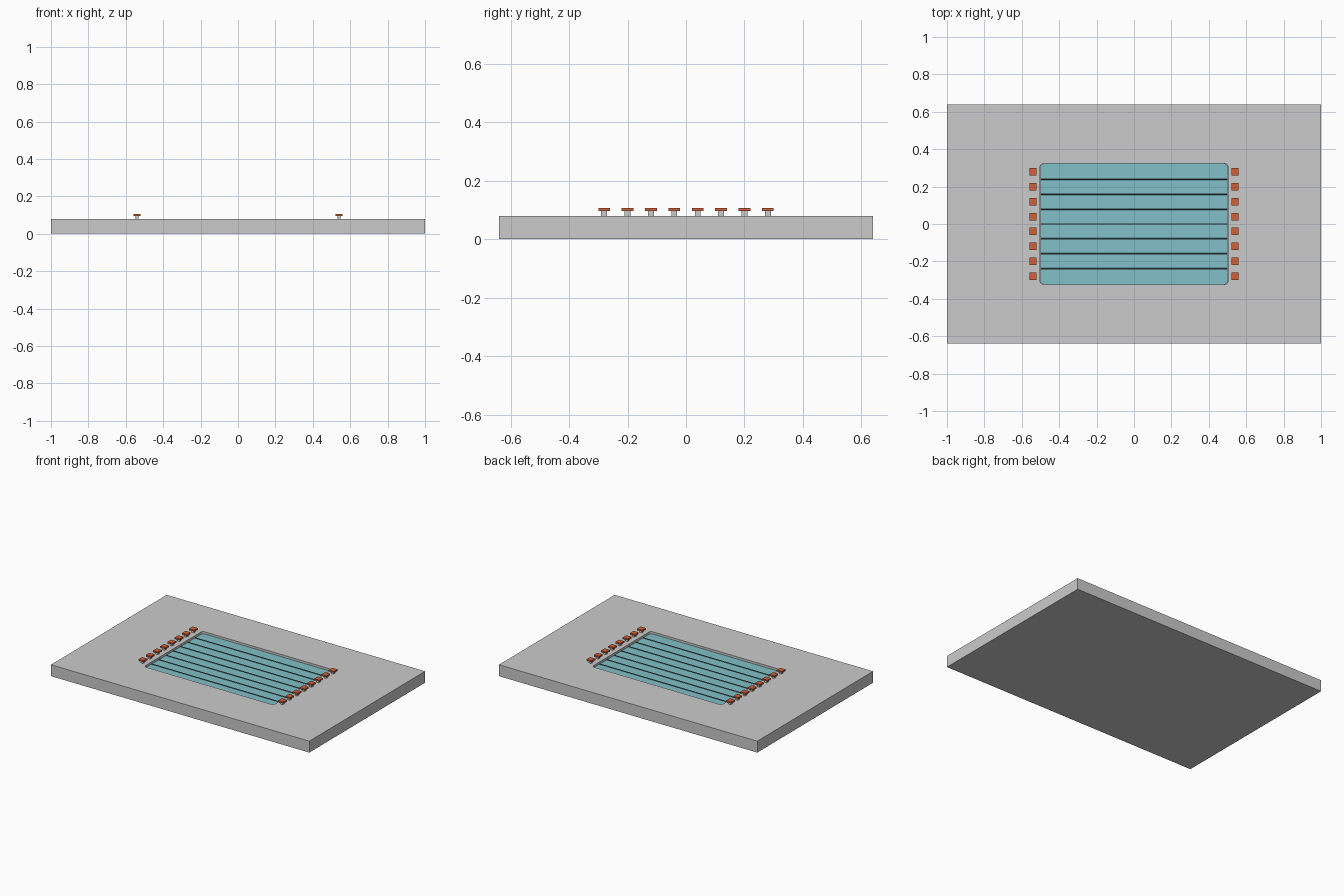
import bpy, bmesh, math
from mathutils import Matrix

if "Cube" in bpy.data.objects:
    bpy.data.objects.remove(bpy.data.objects["Cube"])


def material(name, rgb):
    m = bpy.data.materials.new(name)
    m.diffuse_color = (*rgb, 1)
    m.use_nodes = True
    m.node_tree.nodes["Principled BSDF"].inputs["Base Color"].default_value = m.diffuse_color
    return m


WATER = material("water_blue", (0.22, 0.53, 0.58))
ORANGE = material("block_orange", (0.62, 0.12, 0.04))
DARK = material("rope_dark", (0.05, 0.09, 0.11))


def finish(name, bm, mat=None):
    bmesh.ops.recalc_face_normals(bm, faces=bm.faces)
    me = bpy.data.meshes.new(name)
    bm.to_mesh(me)
    bm.free()
    ob = bpy.data.objects.new(name, me)
    bpy.context.collection.objects.link(ob)
    if mat:
        me.materials.append(mat)
    return ob


def box(name, loc, size, mat=None):
    bm = bmesh.new()
    bmesh.ops.create_cube(bm, size=1, matrix=Matrix.Diagonal((*size, 1)))
    ob = finish(name, bm, mat)
    ob.location = loc
    return ob


def rounded_slab(name, hx, hy, r, z0, z1, mat=None):
    """Rectangle with rounded corners, extruded from z0 to z1."""
    bm = bmesh.new()
    ring = []
    for i, (sx, sy) in enumerate([(1, 1), (-1, 1), (-1, -1), (1, -1)]):
        for k in range(6):
            a = math.pi / 2 * (i + k / 5)
            ring.append(bm.verts.new((sx * (hx - r) + r * math.cos(a),
                                      sy * (hy - r) + r * math.sin(a), z0)))
    face = bm.faces.new(ring)
    ext = bmesh.ops.extrude_face_region(bm, geom=[face])
    top = [v for v in ext["geom"] if isinstance(v, bmesh.types.BMVert)]
    bmesh.ops.translate(bm, verts=top, vec=(0, 0, z1 - z0))
    return finish(name, bm, mat)


# Deck slab with the pool basin cut out
deck = box("pool_deck", (0, 0, 0.04), (2, 1.28, 0.08))
cutter = rounded_slab("basin_cutter", 0.502, 0.324, 0.02, 0.012, 0.2)
cutter.hide_render = True
cut = deck.modifiers.new("basin", "BOOLEAN")
cut.operation = 'DIFFERENCE'
cut.solver = 'EXACT'
cut.object = cutter
bpy.context.view_layer.objects.active = deck
deck.select_set(True)
bpy.ops.object.modifier_apply(modifier="basin")
bpy.data.objects.remove(cutter)

# Water, slightly below the deck edge
WATER_Z = 0.065
rounded_slab("water", 0.501, 0.323, 0.02, 0.012, WATER_Z, WATER)

# Lane ropes floating on the water
for i in range(7):
    bm = bmesh.new()
    bmesh.ops.create_cone(bm, cap_ends=True, segments=8, radius1=0.004,
                          radius2=0.004, depth=1.0,
                          matrix=Matrix.Rotation(math.pi / 2, 4, 'Y'))
    rope = finish(f"lane_rope_{i + 1}", bm, DARK)
    rope.location = (0, -0.24 + 0.08 * i, WATER_Z)

# Starting blocks at both ends of each lane: post and platform
for side, x in (("left", -0.54), ("right", 0.54)):
    for i in range(8):
        y = -0.28 + 0.08 * i
        box(f"{side}_block_post_{i + 1}", (x, y, 0.088), (0.018, 0.02, 0.018))
        box(f"{side}_block_platform_{i + 1}", (x, y, 0.101),
            (0.04, 0.04, 0.01), ORANGE)
